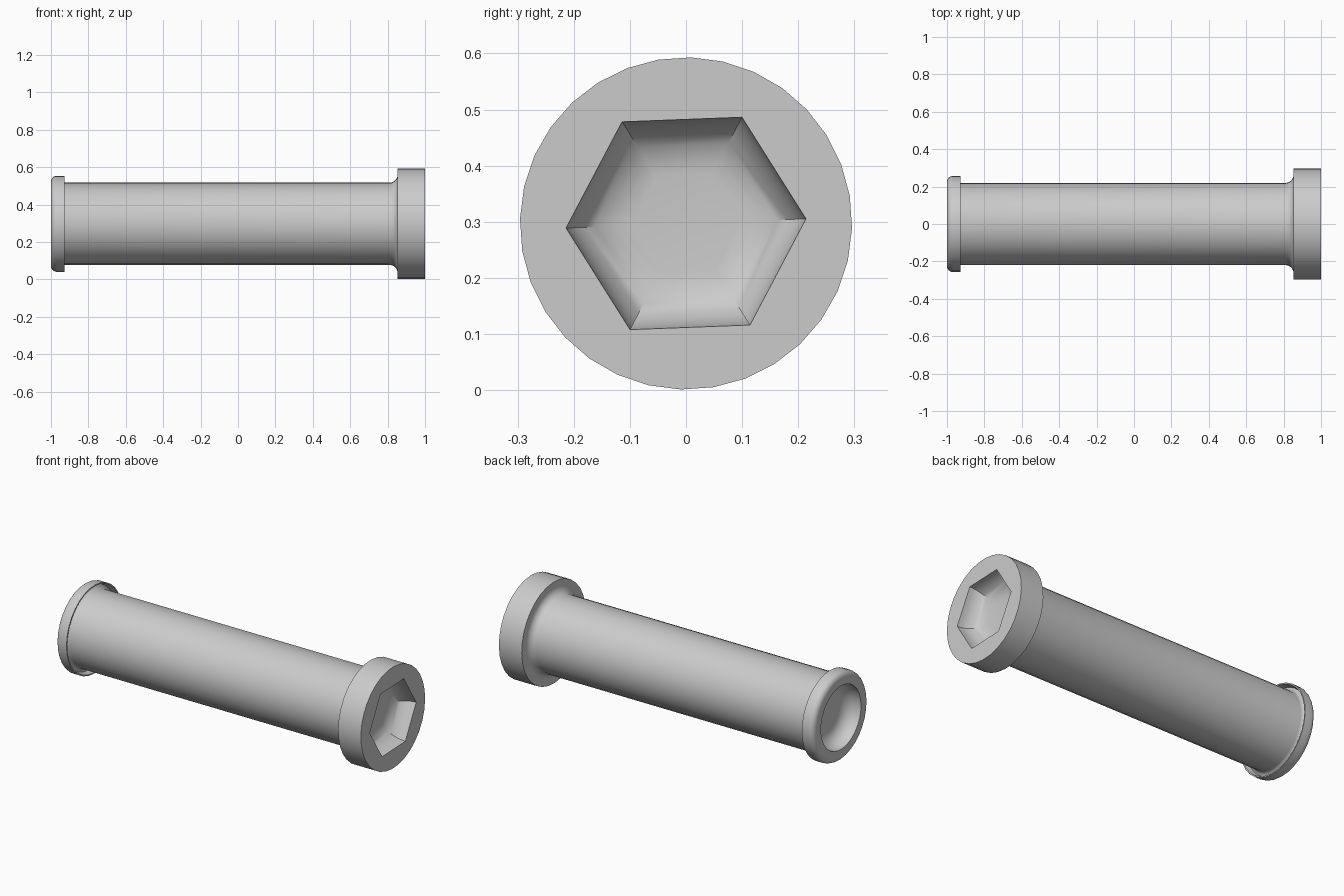
import bpy, bmesh, math
from math import sin, cos, pi, radians

if "Cube" in bpy.data.objects:
    bpy.data.objects.remove(bpy.data.objects["Cube"])

SIDES = 32
AXIS_Z = 0.297


def ring(bm, x, r, n, phase):
    return [bm.verts.new((x, r * cos(2 * pi * i / n + phase),
                          AXIS_Z + r * sin(2 * pi * i / n + phase))) for i in range(n)]


def skin(bm, rings):
    for a, b in zip(rings, rings[1:]):
        n = len(a)
        for i in range(n):
            j = (i + 1) % n
            bm.faces.new((a[i], a[j], b[j], b[i]))


def arc(cx, cr, rx, rr, start, end, steps):
    """Points of an elliptical arc in the (x, radius) profile plane."""
    out = []
    for i in range(steps + 1):
        t = radians(start + (end - start) * i / steps)
        out.append((cx + rx * cos(t), cr + rr * sin(t)))
    return out


bm = bmesh.new()

# Turned body: end recess, rounded flange, shaft, fillet and head
profile = (
    arc(-0.99, 0.105, 0.08, 0.08, 0, 90, 6)             # recess bowl in the plain end
    + [(-1.0, 0.185), (-1.0, 0.225)]
    + arc(-0.968, 0.225, 0.032, 0.032, 180, 90, 6)[1:]  # rounded flange edge
    + [(-0.927, 0.257), (-0.927, 0.25)]
    + arc(-0.927, 0.25, 0.03, 0.03, 180, 270, 5)[1:]    # undercut behind the flange
    + arc(0.81, 0.263, 0.043, 0.043, 270, 360, 6)       # fillet under the head
    + [(0.853, 0.296), (1.0, 0.296)]
)
body = [ring(bm, x, r, SIDES, radians(-1.7)) for x, r in profile]
skin(bm, body)
bm.faces.new(body[0])

# Hexagonal socket: walls curve smoothly into a flat floor
DEPTH, INWARD = 0.11, 0.115
socket = []
for i in range(9):
    t = pi / 2 * i / 8
    socket.append(ring(bm, 1 - DEPTH * sin(t), 0.214 - INWARD * (1 - cos(t)), 6, radians(2.2)))
skin(bm, socket)
bm.faces.new(socket[-1])

# Flat head face between the rim and the socket
edges = []
for loop in (body[-1], socket[0]):
    for i, v in enumerate(loop):
        edges.append(bm.edges.get((v, loop[(i + 1) % len(loop)])))
bmesh.ops.triangle_fill(bm, edges=edges, use_beauty=True, normal=(1, 0, 0))
bmesh.ops.recalc_face_normals(bm, faces=bm.faces)

mesh = bpy.data.meshes.new("socket_bolt")
bm.to_mesh(mesh)
bm.free()
bolt = bpy.data.objects.new("socket_bolt", mesh)
bpy.context.collection.objects.link(bolt)
bpy.context.view_layer.objects.active = bolt
bolt.select_set(True)
bpy.ops.object.shade_smooth_by_angle(angle=radians(30))
